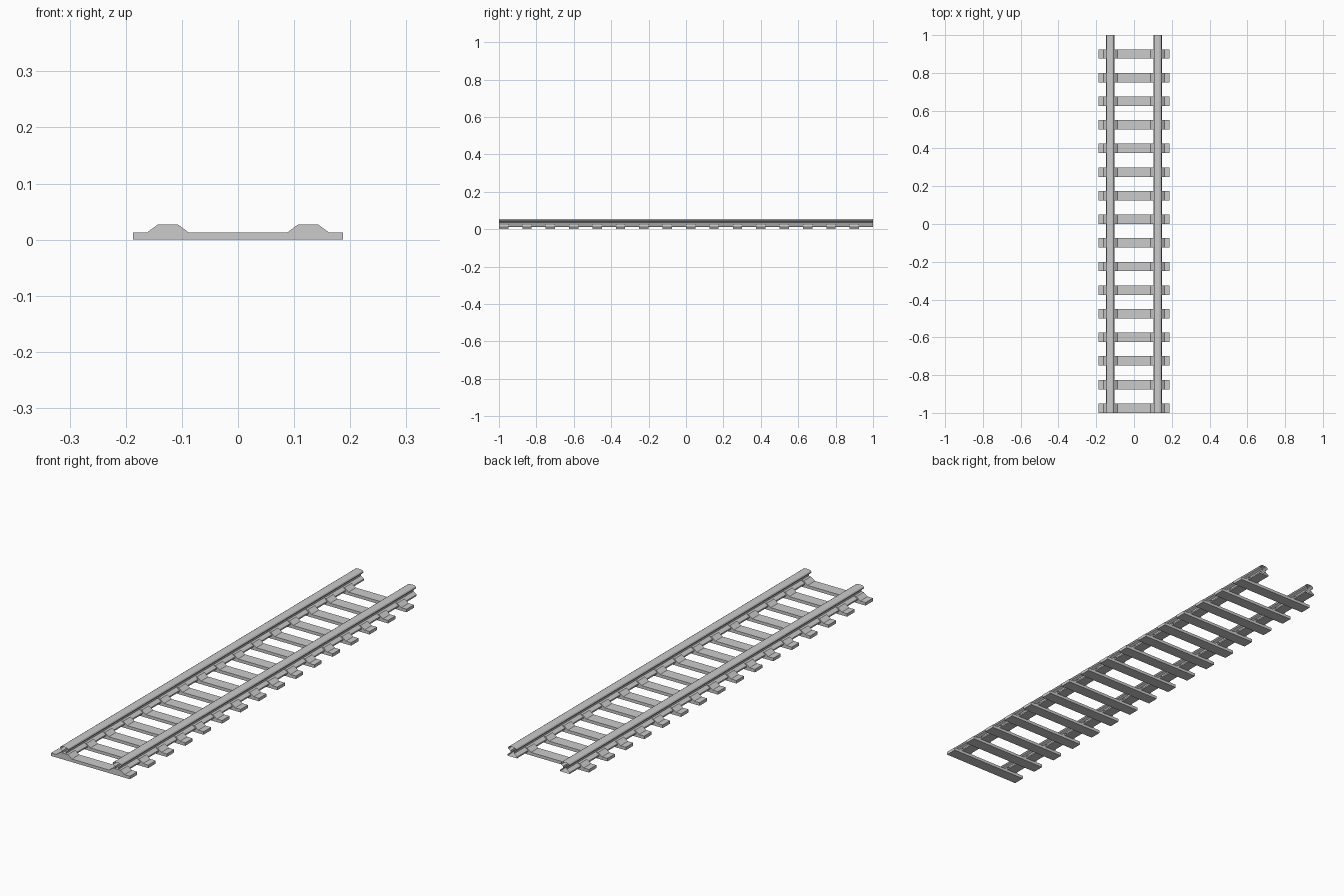
import bpy, bmesh

if "Cube" in bpy.data.objects:
    bpy.data.objects.remove(bpy.data.objects["Cube"])

RAIL_X = 0.125
TIE_COUNT, TIE_PITCH, TIE_DEPTH = 16, 0.125, 0.05


def mirrored(half):
    """Close a right-hand half profile (top to bottom) into a full loop."""
    return half + [(-x, z) for x, z in reversed(half)]


def extrude_profile(name, profile, y0, y1, x=0.0, caps=True):
    """Sweep an x/z profile from y0 to y1, optionally with end caps."""
    bm = bmesh.new()
    a = [bm.verts.new((px + x, y0, pz)) for px, pz in profile]
    b = [bm.verts.new((px + x, y1, pz)) for px, pz in profile]
    n = len(profile)
    for i in range(n):
        j = (i + 1) % n
        bm.faces.new((a[i], b[i], b[j], a[j]))
    if caps:
        bm.faces.new(a)
        bm.faces.new(b[::-1])
    bmesh.ops.recalc_face_normals(bm, faces=bm.faces)
    mesh = bpy.data.meshes.new(name)
    bm.to_mesh(mesh)
    bm.free()
    obj = bpy.data.objects.new(name, mesh)
    bpy.context.collection.objects.link(obj)
    return obj


# Cross ties: flat planks with a raised seat under each rail
tie_half = [(0.088, 0.013), (0.107, 0.027), (0.143, 0.027),
            (0.162, 0.013), (0.187, 0.013), (0.187, 0.0)]
ties = extrude_profile("cross_ties", mirrored(tie_half), -1.0, -1.0 + TIE_DEPTH)
arr = ties.modifiers.new("repeat", 'ARRAY')
arr.count = TIE_COUNT
arr.use_relative_offset = False
arr.use_constant_offset = True
arr.constant_offset_displace = (0, TIE_PITCH, 0)

# Rails: rounded head, narrow web, flared foot, open at both ends
rail_half = [(0.011, 0.055), (0.017, 0.052), (0.020, 0.047), (0.018, 0.042),
             (0.008, 0.037), (0.008, 0.028), (0.023, 0.018), (0.023, 0.012)]
for side, name in ((-1, "left_rail"), (1, "right_rail")):
    extrude_profile(name, mirrored(rail_half), -1.0, 1.0, side * RAIL_X, caps=False)
